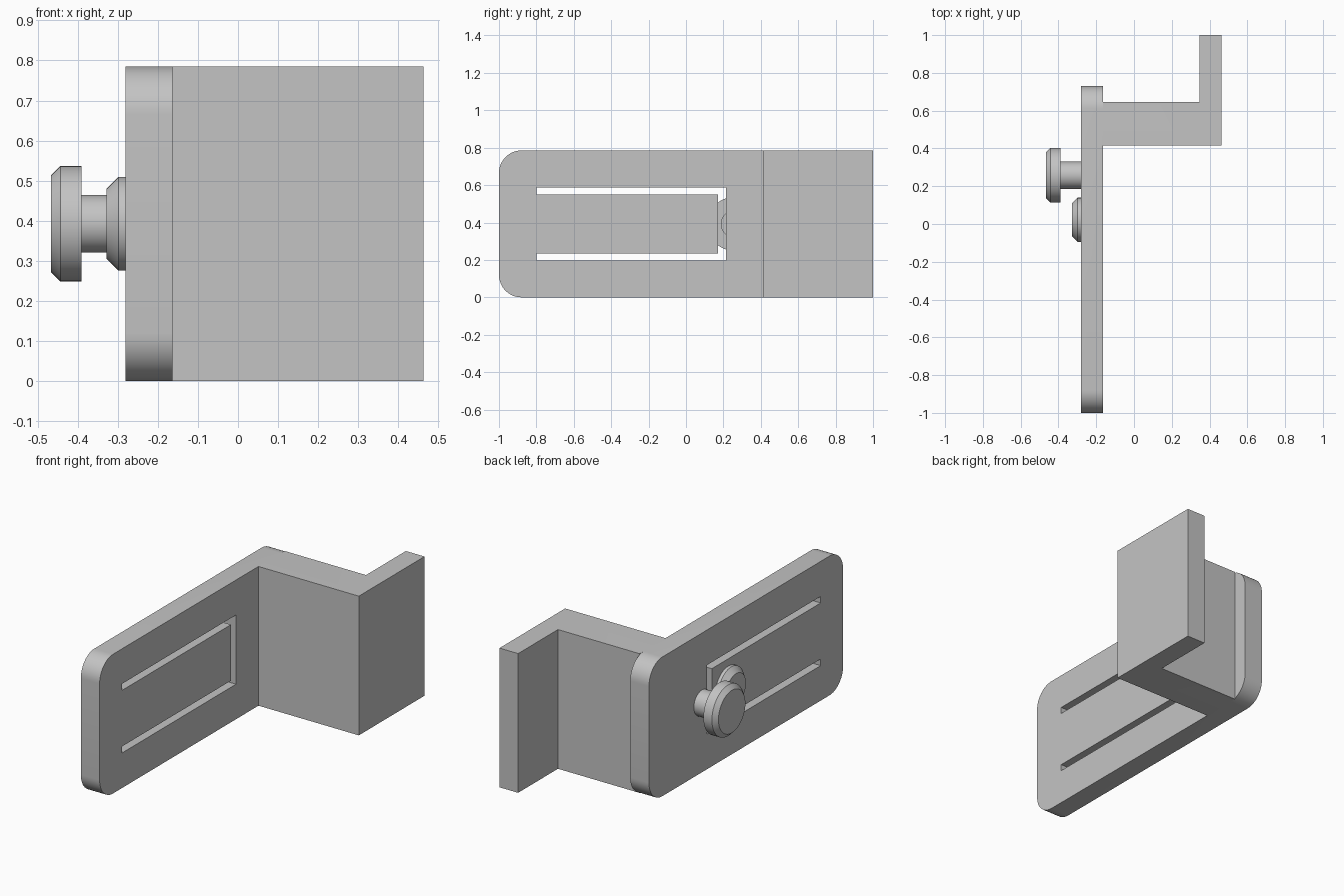
import bpy, bmesh, math
from mathutils import Vector

if "Cube" in bpy.data.objects:
    bpy.data.objects.remove(bpy.data.objects["Cube"])

grey = bpy.data.materials.new("metal grey")
grey.diffuse_color = (0.55, 0.55, 0.55, 1)
grey.use_nodes = True
grey.node_tree.nodes["Principled BSDF"].inputs["Base Color"].default_value = grey.diffuse_color

H = 0.785                # bracket height
XB, XF = -0.28, -0.163   # back and front of the slotted plate
ZC = H / 2


def finish(name, bm):
    bmesh.ops.recalc_face_normals(bm, faces=bm.faces)
    me = bpy.data.meshes.new(name)
    bm.to_mesh(me)
    bm.free()
    ob = bpy.data.objects.new(name, me)
    bpy.context.collection.objects.link(ob)
    me.materials.append(grey)
    return ob


def prism(name, points, direction):
    """Extrude a closed outline along a direction."""
    bm = bmesh.new()
    face = bm.faces.new([bm.verts.new(p) for p in points])
    ext = bmesh.ops.extrude_face_region(bm, geom=[face])
    verts = [g for g in ext["geom"] if isinstance(g, bmesh.types.BMVert)]
    bmesh.ops.translate(bm, verts=verts, vec=Vector(direction))
    return finish(name, bm)


def lathe(name, y, profile, steps=48):
    """Spin (x, radius) points around an axis parallel to x."""
    bm = bmesh.new()
    rings = []
    for x, r in profile:
        rings.append([bm.verts.new((x, y + r * math.cos(a), ZC + r * math.sin(a)))
                      for a in (2 * math.pi * i / steps for i in range(steps))])
    for r0, r1 in zip(rings, rings[1:]):
        for i in range(steps):
            j = (i + 1) % steps
            bm.faces.new((r0[i], r0[j], r1[j], r1[i]))
    bm.faces.new(rings[0])
    bm.faces.new(rings[-1])
    return finish(name, bm)


def boolean(target, other, operation):
    mod = target.modifiers.new(operation.lower(), 'BOOLEAN')
    mod.operation, mod.solver, mod.object = operation, 'EXACT', other
    bpy.context.view_layer.objects.active = target
    bpy.ops.object.modifier_apply(modifier=mod.name)
    bpy.data.objects.remove(other)


def smooth(ob):
    bpy.ops.object.select_all(action='DESELECT')
    ob.select_set(True)
    bpy.context.view_layer.objects.active = ob
    bpy.ops.object.shade_smooth_by_angle(angle=math.radians(25))


# Plate with rounded corners
R, N = 0.12, 12
outline = []
for k, (y, z) in enumerate([(0.73 - R, H - R), (-1 + R, H - R),
                            (-1 + R, R), (0.73 - R, R)]):
    for i in range(N + 1):
        a = math.pi / 2 * (k + i / N)
        outline.append((XB, y + R * math.cos(a), z + R * math.sin(a)))
bracket = prism("bracket", outline, (XF - XB, 0, 0))

# U-shaped slot that leaves a spring tongue
upper = [(-0.80, 0.158), (-0.80, 0.195), (0.215, 0.195)]
lower = [(y, -z) for y, z in reversed(upper)]
slot = upper + lower + [(0.17, -0.158), (0.17, 0.158)]
cutter = prism("slot_cutter", [(XB - 0.005, y, ZC + z) for y, z in slot],
               (XF - XB + 0.01, 0, 0))
boolean(bracket, cutter, 'DIFFERENCE')

# Arm and flange, L-shaped from above
ell = [(XF, 0.415), (0.463, 0.415), (0.463, 1), (0.347, 1),
       (0.347, 0.645), (XF, 0.645)]
arm = prism("arm", [(x, y, 0) for x, y in ell], (0, 0, H))
boolean(bracket, arm, 'UNION')

# Hook stud with chamfered head, and low button on the tongue
stud = lathe("hook_stud", 0.258, [(XB, 0.072), (-0.39, 0.072), (-0.39, 0.144),
                                  (-0.443, 0.144), (-0.467, 0.12)])
button = lathe("tongue_button", 0.022, [(XB, 0.117), (-0.298, 0.117),
                                        (-0.328, 0.087)])

for ob in (bracket, stud, button):
    smooth(ob)
